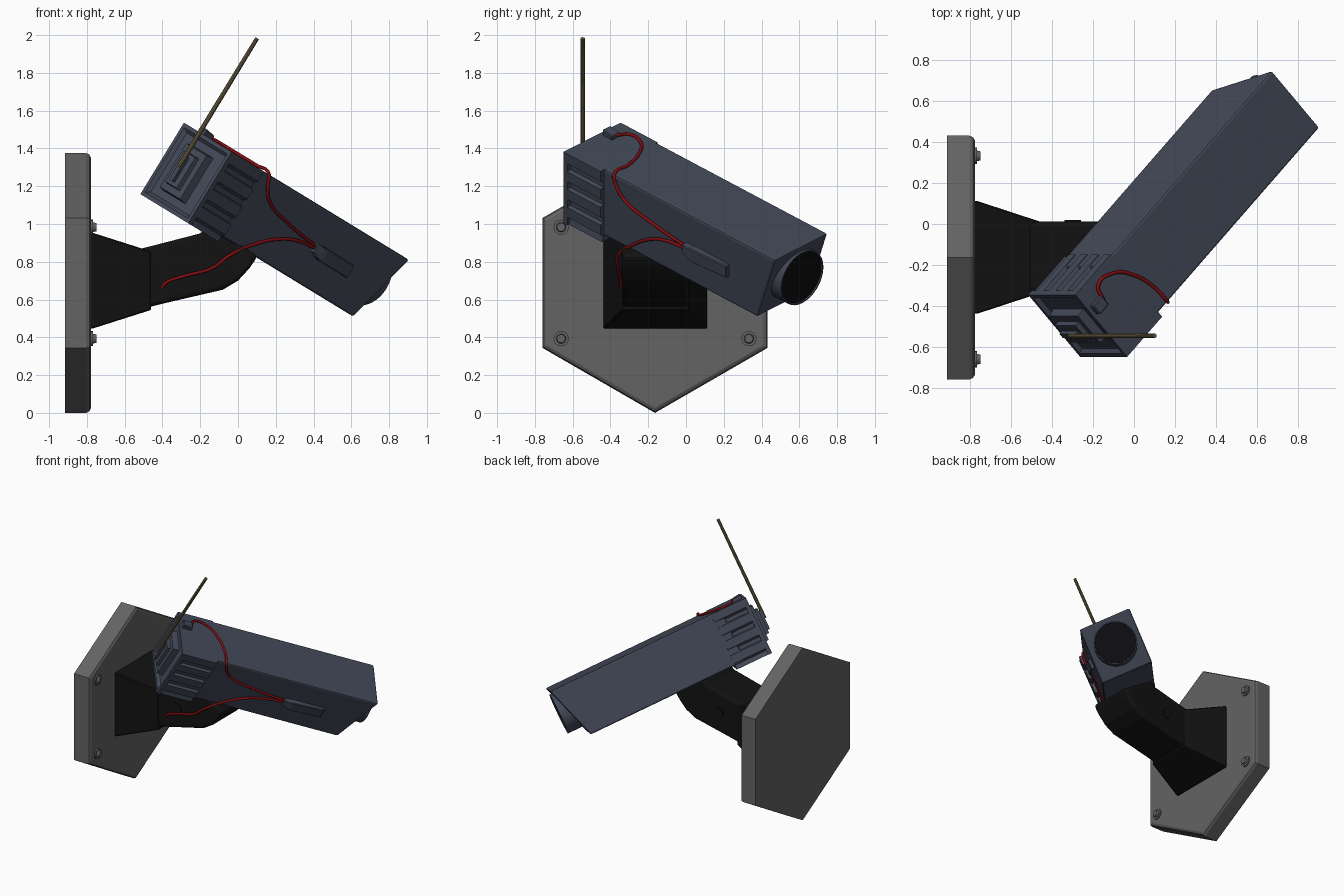
import bpy, bmesh, math
from mathutils import Vector as V

if "Cube" in bpy.data.objects:
    bpy.data.objects.remove(bpy.data.objects["Cube"])

def material(name, r, g, b):
    m = bpy.data.materials.new(name)
    m.diffuse_color = (r, g, b, 1)
    m.use_nodes = True
    m.node_tree.nodes["Principled BSDF"].inputs["Base Color"].default_value = m.diffuse_color
    return m

BLUE = material("blue_grey_metal", .056, .066, .098)
GREY = material("grey_plate", .125, .125, .125)
BLACK = material("black_arm", .006, .006, .006)
GLASS = material("lens_black", .004, .004, .005)
RED = material("red_cable", .22, .004, .006)
BRASS = material("antenna_brass", .16, .125, .06)

# Tilted camera frame: D along the lens axis, S to the side, U upwards
D = V((.610, .700, -.372)).normalized()
U = V((-D.z, 0, D.x)).normalized()
S = D.cross(U)
REAR = V((-.275, -.4975, 1.27))

def P(d, s, u):
    return REAR + D * d + S * s + U * u

def loft(name, rings, mat, bevel=0, segs=1, smooth=False):
    """Skin a list of equal-length point rings and cap both ends."""
    bm = bmesh.new()
    vs = [[bm.verts.new(p) for p in r] for r in rings]
    n = len(rings[0])
    for a, b in zip(vs, vs[1:]):
        for i in range(n):
            j = (i + 1) % n
            bm.faces.new((a[i], a[j], b[j], b[i]))
    bm.faces.new(vs[0])
    bm.faces.new(vs[-1])
    bmesh.ops.recalc_face_normals(bm, faces=bm.faces)
    me = bpy.data.meshes.new(name)
    bm.to_mesh(me)
    bm.free()
    me.materials.append(mat)
    ob = bpy.data.objects.new(name, me)
    bpy.context.collection.objects.link(ob)
    if bevel:
        mod = ob.modifiers.new("Bevel", 'BEVEL')
        mod.width, mod.segments, mod.limit_method = bevel, segs, 'ANGLE'
    if smooth:
        bpy.context.view_layer.objects.active = ob
        ob.select_set(True)
        bpy.ops.object.shade_smooth_by_angle(angle=math.radians(35))
        ob.select_set(False)
    return ob

def rect(d, s, u, hs, hu):
    return [P(d, s + i * hs, u + j * hu) for i, j in ((1, 1), (-1, 1), (-1, -1), (1, -1))]

def circle(c, a, b, r, n):
    return [c + (a * math.cos(2 * math.pi * i / n) + b * math.sin(2 * math.pi * i / n)) * r
            for i in range(n)]

X, Y, Z = V((1, 0, 0)), V((0, 1, 0)), V((0, 0, 1))

# Hexagonal wall plate with chamfered front
CY, CZ = -.164, .688
def hexagon(x, r):
    return circle(V((x, CY, CZ)), Z, Y, r, 6)
loft("wall_plate", [hexagon(-.915, .688), hexagon(-.805, .688), hexagon(-.787, .68),
                    hexagon(-.778, .662)], GREY)

# Four plate bolts: washer plus head
for i, (sy, sz) in enumerate(((1, 1), (1, -1), (-1, 1), (-1, -1))):
    c = V((0, CY + sy * .497, CZ + sz * .295))
    loft(f"bolt_{i + 1}", [circle(c + X * x, Y, Z, r, 16) for x, r in
         ((-.79, .04), (-.767, .04), (-.767, .026), (-.75, .022))], GREY)

# Tapered arm base
def sect(x, hy, hz):
    return [V((x, -.163 + i * hy, .70 + j * hz)) for i, j in ((1, 1), (-1, 1), (-1, -1), (1, -1))]
loft("arm_base", [sect(-.785, .275, .255), sect(-.765, .275, .252), sect(-.46, .175, .155)],
     BLACK, .006)

# Bent arm: side profile extruded across y, rising into the camera's underside
prof = [(-.53, .865), (-.2, .95), (-.155, .99), (.105, .83), (.06, .765), (0, .70),
        (-.08, .652), (-.4, .578), (-.53, .545)]
loft("arm", [[V((x, y, z)) for x, z in prof] for y in (-.338, .012)], BLACK, .025, 3)
loft("arm_pivot", [circle(V((-.3, y, .76)), X, Z, .04, 16) for y in (-.345, .02)], BLACK)

# Main camera body, with the hood overhanging the lens
def body_ring(d, top_extra):
    r = rect(d, -.012, .017, .196, .205)
    return [p + D * top_extra if i < 2 else p for i, p in enumerate(r)]
loft("camera_body", [body_ring(.2, 0), body_ring(1.437, .135)], BLUE, .012, 2)

# Rear cap: framed rear opening and ribbed sides
loft("rear_cap_frame", [rect(.03, 0, 0, .212, .2215), rect(0, 0, 0, .212, .2215),
                        rect(0, 0, 0, .19, .20), rect(.03, 0, 0, .165, .175)], BLUE)
side = []
step = .443 / 4
for k in range(4):
    t = .2215 - k * step
    side += [(.212, t), (.212, t - step * .55), (.19, t - step * .7), (.19, t - step * .95)]
side[-1] = (.2, -.2215)
ribs = side + [(-s, u) for s, u in reversed(side)]
loft("ribbed_rear_cap", [[P(d, s, u) for s, u in ribs] for d in (.02, .28)], BLUE)

# Stepped rear panel with slot bar
loft("rear_panel", [rect(.04, 0, 0, .1, .145), rect(-.025, 0, 0, .09, .135)], BLUE)
loft("rear_panel_step", [rect(-.02, 0, 0, .055, .1), rect(-.05, 0, 0, .05, .095)], BLUE)
loft("antenna_socket", [rect(-.045, 0, 0, .014, .075), rect(-.07, 0, 0, .014, .075)], BLUE)

# Antenna
base = P(-.07, 0, .01)
loft("antenna", [circle(base + U * h, D, S, r, 10) for h, r in ((0, .013), (.795, .011))],
     BRASS, smooth=True)

# Lens barrel and glass
def lens_ring(d, r):
    return circle(P(d, -.015, .03), S, U, r, 32)
loft("lens_barrel", [lens_ring(1.3, .157), lens_ring(1.575, .157), lens_ring(1.575, .15),
                     lens_ring(1.55, .146)], BLUE, smooth=True)
loft("lens_glass", [lens_ring(1.545, .147), lens_ring(1.568, .148)], GLASS)

# Cable sockets on the cap and body side
loft("top_cable_socket", [rect(.02, -.085, .23, .03, .025), rect(.095, -.085, .228, .03, .018)], BLUE, .005)
loft("side_connector", [rect(.93, .19, .01, .03, .03), rect(.98, .19, .008, .036, .04),
                        rect(1.225, .185, .006, .022, .038)], BLUE, .005)
loft("side_connector_plug", [rect(.905, .195, .018, .022, .026), rect(.95, .195, .014, .03, .028)], BLUE)

# Red cables as round curves
def cable(name, pts):
    cu = bpy.data.curves.new(name, 'CURVE')
    cu.dimensions = '3D'
    cu.bevel_depth, cu.bevel_resolution, cu.resolution_u = .009, 2, 8
    sp = cu.splines.new('BEZIER')
    sp.bezier_points.add(len(pts) - 1)
    for b, p in zip(sp.bezier_points, pts):
        b.co = p
        b.handle_left_type = b.handle_right_type = 'AUTO'
    cu.materials.append(RED)
    bpy.context.collection.objects.link(bpy.data.objects.new(name, cu))

cable("upper_cable", [P(.09, -.085, .235), V((-.175, -.30, 1.475)), V((-.1, -.24, 1.432)),
                      V((0, -.25, 1.371)), V((.1, -.31, 1.31)), V((.163, -.378, 1.268)),
                      P(.376, .192, .172), P(.437, .192, .109), P(.667, .192, .052),
                      P(.92, .2, .026)])
cable("lower_cable", [P(.92, .2, .015), V((.32, -.1, .91)), V((.22, -.18, .92)),
                      V((.08, -.28, .89)), V((-.05, -.36, .83)), V((-.13, -.36, .77)),
                      V((-.3, -.35, .72)), V((-.38, -.346, .69)), V((-.405, -.335, .66))])
